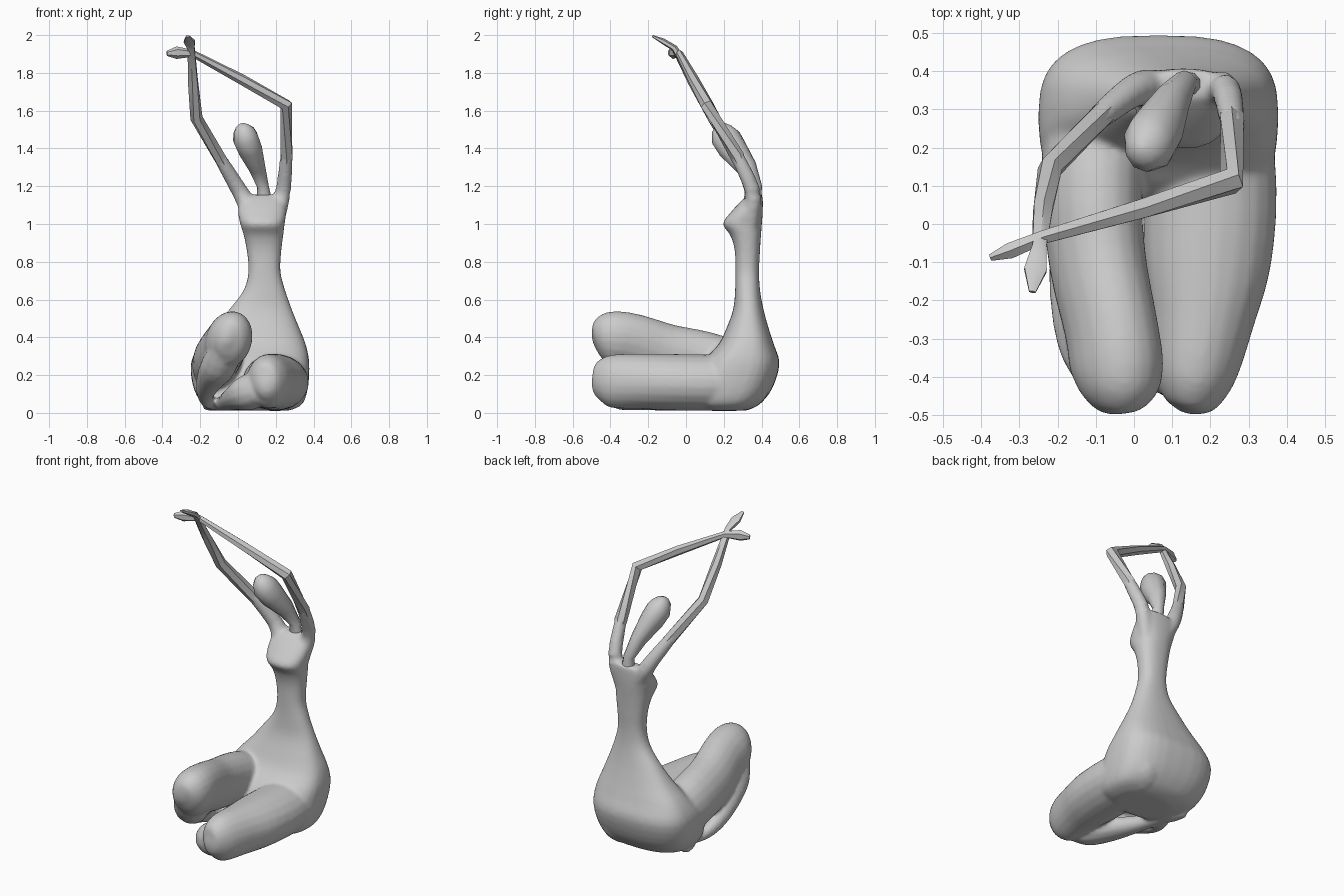
import bpy, bmesh, math
from mathutils import Vector


def smooth_rows(rows, k=3):
    """Catmull-Rom interpolation between rows of numbers."""
    out = []
    last = len(rows) - 1
    for i in range(last):
        quad = [rows[max(i - 1, 0)], rows[i], rows[i + 1], rows[min(i + 2, last)]]
        for j in range(k):
            t = j / k
            out.append([.5 * (2 * b + (c - a) * t + (2 * a - 5 * b + 4 * c - d) * t * t
                              + (3 * b - a - 3 * c + d) * t ** 3)
                        for a, b, c, d in zip(*quad)])
    return out + [rows[-1]]


def skin(bm, rings):
    """Bridge rings of coordinates and cap both ends."""
    loops = [[bm.verts.new(c) for c in r] for r in rings]
    n = len(loops[0])
    for a, b in zip(loops, loops[1:]):
        for i in range(n):
            j = (i + 1) % n
            bm.faces.new((a[i], a[j], b[j], b[i]))
    bm.faces.new(loops[0][::-1])
    bm.faces.new(loops[-1])


def tube(bm, path, sides, up=(0, 0, 1)):
    """Elliptical tube along (x, y, z, half width, half height) points."""
    pts = [Vector(p[:3]) for p in path]
    rings = []
    for k, p in enumerate(path):
        t = Vector((0, 0, 0))
        if k > 0:
            t += (pts[k] - pts[k - 1]).normalized()
        if k < len(pts) - 1:
            t += (pts[k + 1] - pts[k]).normalized()
        t.normalize()
        s = t.cross(Vector(up)).normalized()
        u = s.cross(t)
        rings.append([pts[k] + s * p[3] * math.cos(a) + u * p[4] * math.sin(a)
                      for a in (2 * math.pi * (i + .5) / sides for i in range(sides))])
    skin(bm, rings)


def section(z, x0, x1, y0, y1, e, n=32):
    """Horizontal superellipse filling the given bounds."""
    f = lambda v: math.copysign(abs(v) ** e, v)
    return [Vector(((x0 + x1) / 2 + (x1 - x0) / 2 * f(math.cos(a)),
                    (y0 + y1) / 2 + (y1 - y0) / 2 * f(math.sin(a)), z))
            for a in (2 * math.pi * i / n for i in range(n))]


def finish(name, bm, angle):
    bmesh.ops.recalc_face_normals(bm, faces=bm.faces)
    me = bpy.data.meshes.new(name)
    bm.to_mesh(me)
    bm.free()
    ob = bpy.data.objects.new(name, me)
    bpy.context.collection.objects.link(ob)
    bpy.ops.object.select_all(action='DESELECT')
    ob.select_set(True)
    bpy.context.view_layer.objects.active = ob
    bpy.ops.object.shade_smooth_by_angle(angle=math.radians(angle))
    return ob


# Torso: hips, waist, bust and shoulders as stacked sections
body = bmesh.new()
skin(body, [section(*r) for r in smooth_rows([
    (.012, -.07, .27, .08, .32, .85), (.045, -.18, .34, .04, .39, .75),
    (.13, -.235, .37, .03, .457, .72), (.26, -.25, .378, .08, .495, .72),
    (.36, -.205, .36, .17, .466, .75), (.45, -.125, .325, .215, .437, .8),
    (.55, -.045, .285, .25, .41, .85), (.65, .03, .25, .26, .392, .85),
    (.75, .055, .225, .262, .387, .85), (.86, .046, .23, .258, .392, .85),
    (.94, .03, .24, .235, .397, .85), (1.0, .012, .247, .195, .402, .85),
    (1.06, 0, .255, .235, .406, .85), (1.12, .01, .25, .29, .407, .85),
    (1.155, .05, .235, .33, .405, .85)])])

# Thighs, each ending in a rounded knee
tube(body, smooth_rows([
    (-.09, .32, .21, .145, .15), (-.11, .1, .275, .13, .158),
    (-.095, -.1, .315, .125, .158), (-.06, -.27, .37, .12, .155),
    (-.045, -.38, .39, .12, .152), (-.05, -.44, .387, .1, .13),
    (-.055, -.475, .38, .062, .085), (-.055, -.493, .375, .015, .02)]),
    20, up=(.3, 0, 1))
tube(body, smooth_rows([
    (.17, .4, .17, .1, .09), (.19, .32, .16, .155, .145), (.2, .1, .16, .175, .15),
    (.192, -.1, .163, .168, .15), (.178, -.25, .167, .138, .146),
    (.16, -.38, .167, .114, .143), (.15, -.44, .165, .09, .122),
    (.14, -.478, .16, .058, .08), (.135, -.495, .16, .015, .02)]), 20)

# Folded shins and feet
tube(body, smooth_rows([
    (-.065, -.4, .35, .08, .06), (-.1, -.315, .255, .098, .09),
    (-.14, -.22, .19, .08, .075), (-.17, -.1, .12, .053, .055),
    (-.165, .0, .07, .038, .042), (-.13, .09, .045, .042, .03),
    (-.08, .17, .035, .02, .016)]), 12)
tube(body, smooth_rows([
    (.12, -.4, .13, .07, .08), (.055, -.325, .108, .1, .097),
    (-.005, -.22, .08, .082, .068), (-.06, -.05, .057, .053, .048),
    (-.10, .1, .042, .037, .033), (-.14, .18, .037, .042, .027),
    (-.17, .25, .03, .02, .016)]), 12)

# Shoulders flowing into the upper arms
tube(body, smooth_rows([
    (.11, .33, .92, .04, .04), (.058, .347, 1.08, .056, .05),
    (.005, .352, 1.18, .045, .044), (-.09, .28, 1.34, .034, .035),
    (-.12, .247, 1.4, .024, .024)]), 12)
tube(body, smooth_rows([
    (.18, .33, .92, .04, .04), (.213, .347, 1.08, .048, .05),
    (.24, .352, 1.18, .042, .044), (.257, .27, 1.36, .034, .036),
    (.257, .235, 1.42, .024, .024)]), 12)

figure = finish("seated_body", body, 60)
m = figure.modifiers.new("blend", 'REMESH')
m.mode = 'VOXEL'
m.voxel_size = .01
m.use_smooth_shade = True
m = figure.modifiers.new("soften", 'SMOOTH')
m.factor = .5
m.iterations = 12

# Raised arms with flat hands
arms = {
    "left_arm": [(-.06, .305, 1.29, .03, .03), (-.09, .28, 1.34, .034, .036),
                 (-.22, .145, 1.56, .033, .033),
                 (-.238, .04, 1.75, .029, .029), (-.248, -.06, 1.93, .021, .017),
                 (-.258, -.12, 1.967, .034, .015), (-.266, -.178, 1.995, .01, .006)],
    "right_arm": [(.255, .29, 1.31, .03, .03), (.257, .27, 1.36, .036, .038),
                  (.255, .112, 1.63, .036, .034),
                  (.02, .04, 1.765, .029, .028), (-.24, -.035, 1.903, .02, .019),
                  (-.325, -.07, 1.907, .024, .033), (-.376, -.088, 1.903, .01, .014)],
}
for name, path in arms.items():
    bm = bmesh.new()
    tube(bm, path, 6)
    finish(name, bm, 40)

# Tilted head tapering into a slim neck
bm = bmesh.new()
tube(bm, [(.142, .365, 1.1, .045, .035), (.132, .37, 1.2, .032, .032),
          (.1, .32, 1.3, .046, .056), (.062, .245, 1.4, .067, .077),
          (.04, .212, 1.455, .07, .079), (.03, .2, 1.495, .057, .064),
          (.022, .2, 1.52, .036, .04), (.02, .2, 1.533, .01, .01)],
     10, up=(0, -1, 0))
finish("head_and_neck", bm, 50)
